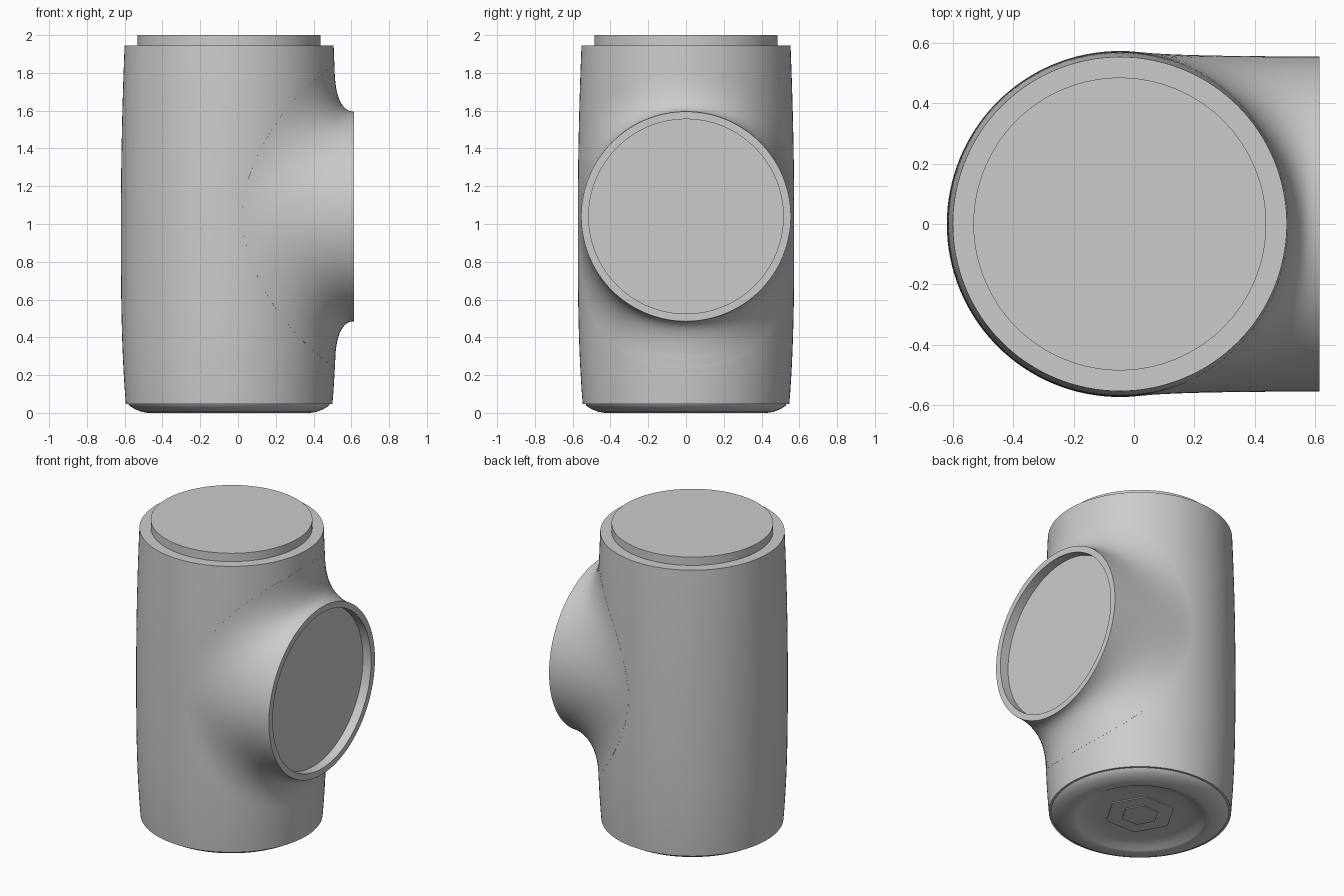
import bpy, bmesh, math
from math import sin, cos, pi, radians

if "Cube" in bpy.data.objects:
    bpy.data.objects.remove(bpy.data.objects["Cube"])

CX = -0.047            # x of the upright body axis
PZ, PR, PX = 1.04, 0.555, 0.615   # side port: centre height, radius, face x
N = 128


def body_radius(z):
    u = z - 1.0
    return 0.573 - (0.022 * u * u if u > 0 else 0.030 * abs(u) ** 3)


def skin(name, rings, close_start=True, close_end=True):
    """Bridge a list of equal-length vertex rings into one object."""
    bm = bmesh.new()
    rows = [[bm.verts.new(p) for p in ring] for ring in rings]
    n = len(rows[0])
    for a, b in zip(rows, rows[1:]):
        for i in range(n):
            j = (i + 1) % n
            bm.faces.new((a[i], a[j], b[j], b[i]))
    if close_start:
        bm.faces.new(rows[0][::-1])
    if close_end:
        bm.faces.new(rows[-1])
    bmesh.ops.recalc_face_normals(bm, faces=bm.faces)
    me = bpy.data.meshes.new(name)
    bm.to_mesh(me)
    bm.free()
    ob = bpy.data.objects.new(name, me)
    bpy.context.collection.objects.link(ob)
    bpy.ops.object.select_all(action='DESELECT')
    ob.select_set(True)
    bpy.context.view_layer.objects.active = ob
    bpy.ops.object.shade_smooth_by_angle(angle=radians(30))
    return ob


def circle(r, z, n=N):
    return [(CX + r * cos(2 * pi * i / n), r * sin(2 * pi * i / n), z) for i in range(n)]


# Body: dished base, rounded foot, barrel wall, top shoulder and raised lid disc
profile = [(0.25, 0.035), (0.31, 0.032), (0.36, 0.020), (0.39, 0.004), (0.40, 0.0),
           (0.43, 0.0), (0.465, 0.006), (0.50, 0.020), (0.525, 0.036), (0.533, 0.047)]
profile += [(body_radius(z), z) for z in [0.047 + (1.945 - 0.047) * i / 40 for i in range(41)]]
profile += [(0.485, 1.945), (0.485, 2.0)]
skin("body", [circle(r, z) for r, z in profile])

# Hexagonal pads on the underside
for name, r, z in (("base_hex_pad", 0.215, 0.029), ("base_hex_boss", 0.115, 0.024)):
    skin(name, [circle(r, z, 6), circle(r, 0.05, 6)])


# Side port: each spoke sweeps tangentially off the barrel and out to the rim
def neck_spoke(phi, steps=14):
    y, z = PR * cos(phi), PZ + PR * sin(phi)
    zb = z + 0.25 * sin(phi)
    r = body_radius(zb) + 0.0005
    th = math.asin(y / body_radius(z))
    tb = th + 0.44 * cos(phi) * (1 - (th / (pi / 2)) ** 2)
    a = (PX, y, z)
    p = (CX + (r - sin(tb) * y) / cos(tb), y, z)
    b = (CX + r * cos(tb), r * sin(tb), zb)
    pts = [(CX + (r - 0.02) * cos(tb), (r - 0.02) * sin(tb), zb)]
    for k in range(steps + 1):
        t = k / steps
        pts.append(tuple(b[i] * (1 - t) ** 2 + 2 * p[i] * t * (1 - t) + a[i] * t * t
                         for i in range(3)))
    # Rim lip and recessed face
    for x, q in ((PX, 0.515), (PX - 0.06, 0.515)):
        pts.append((x, q * cos(phi), PZ + q * sin(phi)))
    return pts


spokes = [neck_spoke(2 * pi * i / N) for i in range(N)]
skin("side_port", list(zip(*spokes)), close_start=False)
